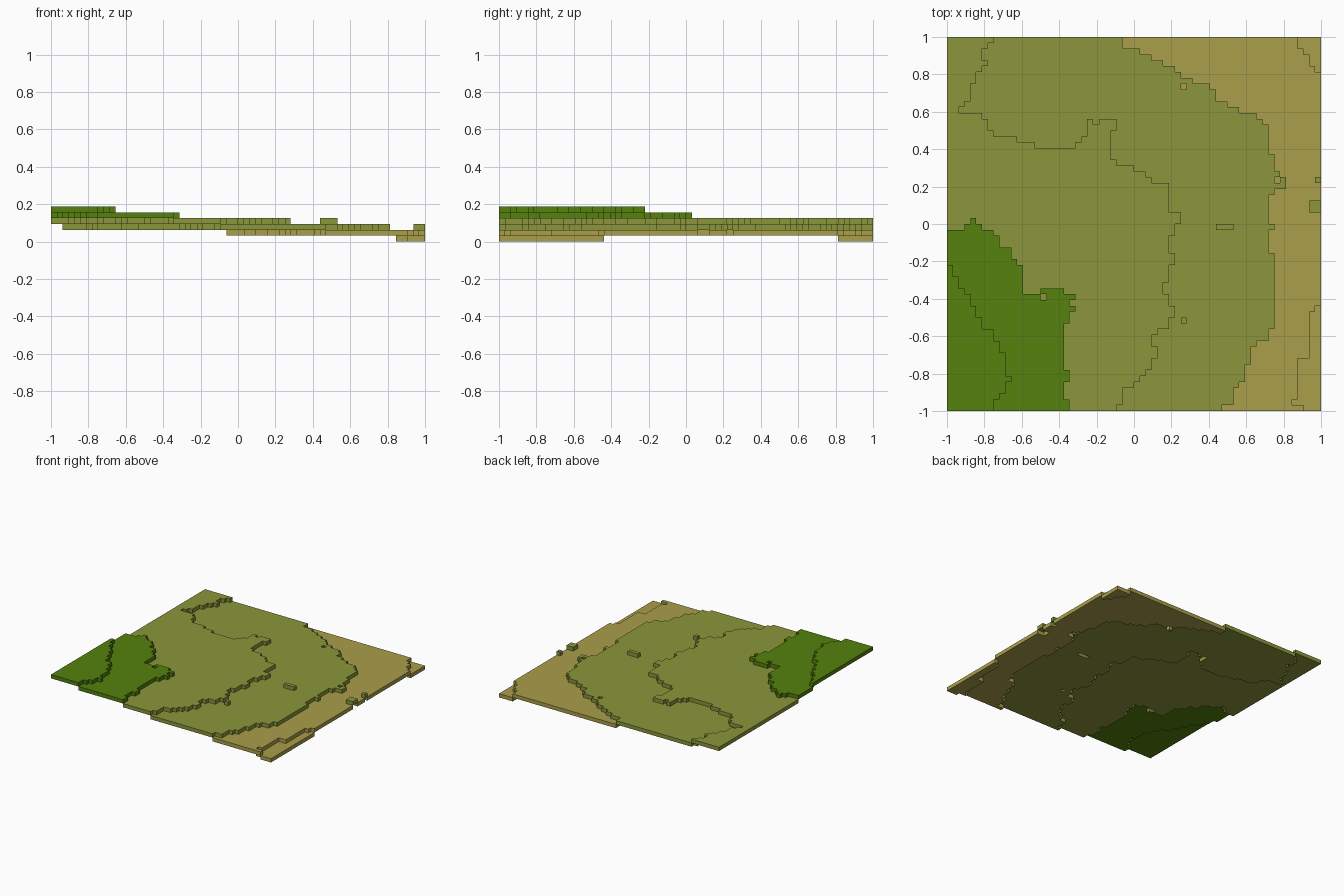
import bpy, bmesh

cube = bpy.data.objects.get("Cube")
if cube:
    bpy.data.objects.remove(cube, do_unlink=True)

N = 64                 # cells per side
S = 2.0 / N            # cell size, also the thickness of each terrace


def material(name, rgb):
    m = bpy.data.materials.new(name)
    m.use_nodes = True
    m.diffuse_color = (*rgb, 1)
    bsdf = m.node_tree.nodes["Principled BSDF"]
    bsdf.inputs["Base Color"].default_value = (*rgb, 1)
    bsdf.inputs["Roughness"].default_value = 0.9
    return m


SAND = material("dry sand", (0.40, 0.345, 0.068))
OLIVE = material("olive grass", (0.258, 0.305, 0.044))
GREEN = material("deep green grass", (0.09, 0.22, 0.004))


def runs(*pairs):
    """Expand (row count, column) runs, starting from the front edge."""
    return [col for count, col in pairs for _ in range(count)]


# Contour lines: for each row, the column where one terrace meets the next
sand_edge = runs((1, 47), (3, 49), (1, 50), (1, 51), (1, 52), (1, 51), (3, 52),
                 (1, 53), (2, 55), (13, 56), (4, 55), (1, 56), (5, 55), (1, 56),
                 (2, 58), (1, 57), (3, 56), (1, 55), (4, 55), (1, 54), (1, 53),
                 (1, 50), (1, 48), (2, 46), (1, 45), (1, 42), (1, 40), (1, 39),
                 (1, 37), (1, 35), (1, 33), (2, 30))
meadow_edge = runs((1, 29), (3, 30), (1, 32), (1, 33), (1, 34), (2, 35), (2, 36),
                   (2, 35), (1, 36), (2, 38), (2, 39), (2, 38), (2, 37), (3, 38),
                   (2, 39), (3, 38), (2, 39), (2, 40), (5, 38), (1, 35), (1, 34),
                   (1, 32), (1, 29), (2, 28), (1, 15), (1, 12), (1, 8), (2, 7),
                   (1, 6), (1, 2), (1, 3), (3, 4), (2, 5), (1, 6), (1, 7),
                   (2, 6), (1, 7), (1, 8))
hill_edge = runs((2, 21), (3, 20), (2, 21), (8, 20), (2, 21), (1, 22), (1, 21),
                 (1, 22), (5, 13), (1, 12), (2, 11), (2, 9), (1, 8), (33, 0))
summit_edge = runs((2, 8), (1, 9), (2, 10), (1, 11), (4, 10), (2, 9), (2, 8),
                   (2, 6), (2, 5), (2, 4), (1, 3), (2, 2), (2, 1), (39, 0))
low_edge = runs((1, 61), (1, 59), (7, 60), (8, 62), (1, 63), (40, 64),
                (1, 63), (2, 62), (1, 61), (2, 60))

level = [[0] * N for _ in range(N)]
for r in range(N):
    for c in range(N):
        level[r][c] = (5 if c < summit_edge[r] else 4 if c < hill_edge[r]
                       else 3 if c < meadow_edge[r] else 2 if c < sand_edge[r]
                       else 1 if c < low_edge[r] else 0)


def patch(height, row, first, last):
    for c in range(first, last + 1):
        level[row][c] = height


# Spurs of the meadow and hill, then loose raised or sunken blocks
for height, row, first, last in [
        (3, 45, 22, 27), (3, 46, 23, 27), (3, 47, 24, 27), (3, 48, 24, 28),
        (3, 49, 24, 24), (3, 49, 26, 28),
        (4, 20, 16, 19), (4, 31, 3, 5), (4, 32, 4, 4), (3, 19, 16, 16),
        (3, 31, 46, 48), (3, 15, 40, 40), (2, 34, 62, 63), (2, 35, 62, 63),
        (2, 39, 63, 63), (1, 55, 40, 40), (1, 6, 51, 51), (1, 39, 56, 56)]:
    patch(height, row, first, last)


def build_terrace(name, h, mat):
    """One-block-thick slab made of every cell at level h."""
    bm = bmesh.new()

    def inside(c, r):
        return 0 <= c < N and 0 <= r < N and level[r][c] == h

    def face(points):
        bm.faces.new([bm.verts.new(((x - N / 2) * S, (y - N / 2) * S, z * S))
                      for x, y, z in points])

    for r in range(N):
        for c in range(N):
            if not inside(c, r):
                continue
            ring = [(c, r), (c + 1, r), (c + 1, r + 1), (c, r + 1)]
            face([(x, y, h + 1) for x, y in ring])
            face([(x, y, h) for x, y in reversed(ring)])
            # Walls only where the neighbour is on another level
            for i, (dc, dr) in enumerate([(0, -1), (1, 0), (0, 1), (-1, 0)]):
                if not inside(c + dc, r + dr):
                    a, b = ring[i], ring[(i + 1) % 4]
                    face([(*a, h), (*b, h), (*b, h + 1), (*a, h + 1)])
    bmesh.ops.remove_doubles(bm, verts=bm.verts, dist=S * 0.01)
    mesh = bpy.data.meshes.new(name)
    bm.to_mesh(mesh)
    bm.free()
    mesh.materials.append(mat)
    bpy.context.collection.objects.link(bpy.data.objects.new(name, mesh))


for h, (name, mat) in enumerate([
        ("low_sand", SAND), ("upper_sand", SAND), ("lower_meadow", OLIVE),
        ("upper_meadow", OLIVE), ("hill", GREEN), ("summit", GREEN)]):
    build_terrace(name, h, mat)
